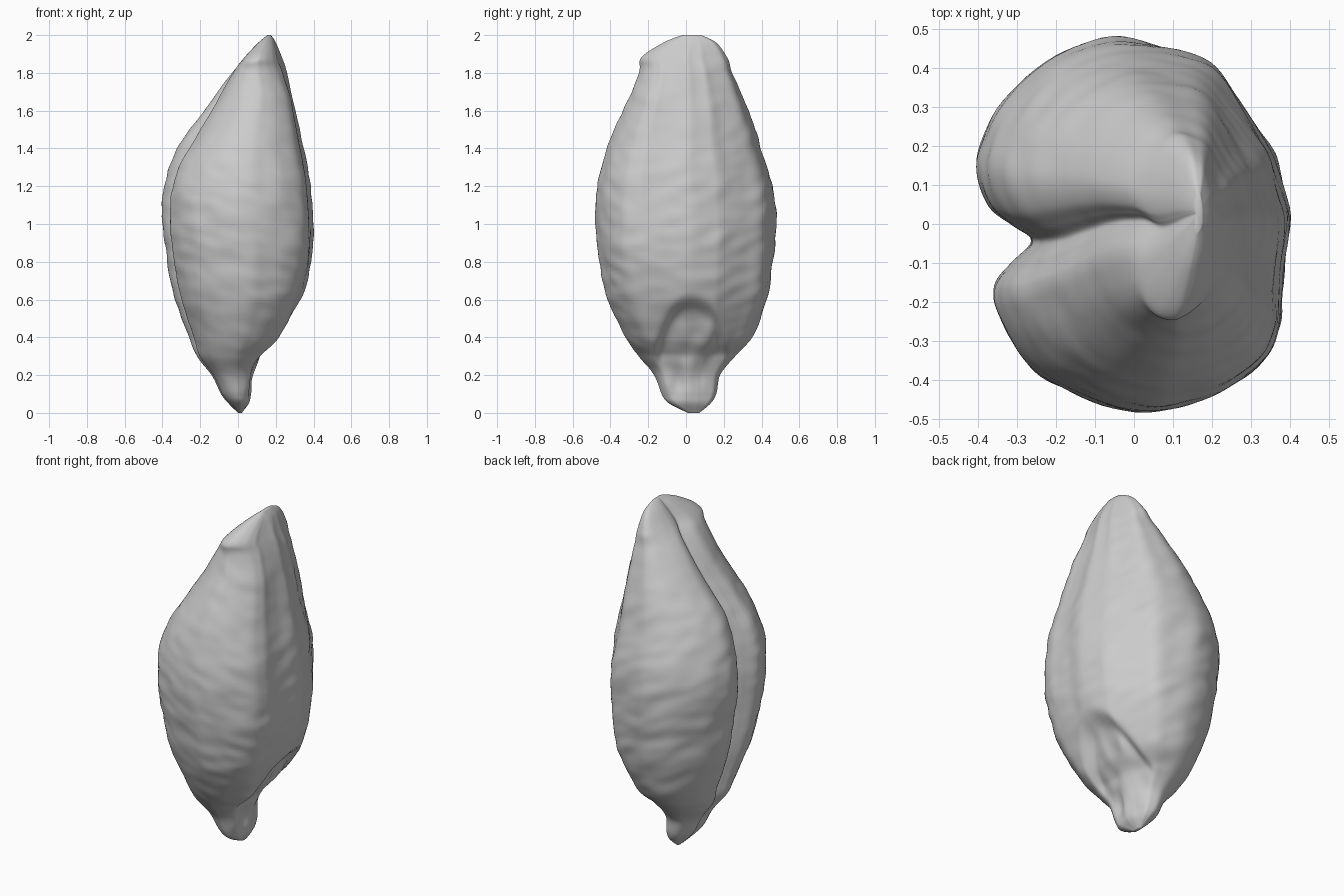
import bpy
import bmesh
from math import exp, hypot
from mathutils import Vector, noise

cube = bpy.data.objects.get("Cube")
if cube:
    bpy.data.objects.remove(cube)

# Cross-section with a crease between two rounded lobes on the -x side
SECTION = [
    (.4, 0), (.375, .14), (.345, .21), (.27, .33), (.2, .42), (.1, .46),
    (-.05, .485), (-.2, .44), (-.33, .32), (-.39, .21), (-.4, .13),
    (-.37, .05), (-.31, 0), (-.26, -.04), (-.31, -.095), (-.35, -.14),
    (-.362, -.18), (-.35, -.23), (-.3, -.32), (-.22, -.4), (-.1, -.46),
    (.05, -.485), (.15, -.465), (.25, -.42), (.345, -.34), (.375, -.25),
    (.39, -.1),
]

# Outline along the height: z, x min, x max, y min, y max
OUTLINE = [
    (0, .0, .02, .01, .07), (.05, -.05, .055, -.09, .13),
    (.1, -.09, .065, -.13, .16), (.2, -.14, .08, -.17, .18),
    (.3, -.22, .14, -.25, .26), (.4, -.26, .23, -.32, .35),
    (.6, -.33, .335, -.41, .43), (.8, -.375, .385, -.46, .46),
    (1, -.4, .395, -.48, .475), (1.2, -.39, .38, -.47, .455),
    (1.4, -.32, .345, -.42, .4), (1.6, -.18, .3, -.33, .33),
    (1.8, -.03, .255, -.25, .25), (1.88, .04, .23, -.24, .22),
    (1.96, .11, .2, -.12, .16), (2, .155, .175, -.02, .08),
]


def spline(points, steps, closed=False):
    """Sample a smooth curve through points of any dimension."""
    n = len(points)
    pick = (lambda i: points[i % n]) if closed else (lambda i: points[min(max(i, 0), n - 1)])
    result = []
    for i in range(n if closed else n - 1):
        for s in range(steps):
            t = s / steps
            result.append([
                b + t * ((c - a) + t * ((2 * a - 5 * b + 4 * c - d)
                                        + t * (3 * b - a - 3 * c + d))) / 2
                for a, b, c, d in zip(pick(i - 1), pick(i), pick(i + 1), pick(i + 2))])
    if not closed:
        result.append(list(points[-1]))
    return result


def bump(value, centre, width):
    return exp(-((value - centre) / width) ** 2)


def ramp(value, start, end):
    t = min(1, max(0, (value - start) / (end - start)))
    return t * t * (3 - 2 * t)


def surface_point(px, py, row):
    """Fit a section point to its height, then add relief."""
    z, x_min, x_max, y_min, y_max = row
    x = x_min + (px + .4) / .8 * (x_max - x_min)
    y = y_min + (py + .485) / .97 * (y_max - y_min)
    fade = min(ramp(z, 0, .2), ramp(z, 2, 1.8))

    if px > 0:
        side = ramp(px, 0, .25) * fade
        # Germ: arched recess with uneven floor, fading out towards the base
        r = hypot((y - .03) / .21, (z - .22) / .42)
        lumps = .02 * noise.noise(Vector((y * 12, z * 7, 3)))
        x += side * (lumps - .045 * ramp(z, .18, .4)) * ramp(r, 1, .75)
        # Long shallow ridges above the germ
        ridges = bump(py, .03, .04) + bump(py, .2, .04) + bump(py, -.25, .04)
        x += side * .006 * ridges * ramp(z, .65, .85)
    else:
        # Front lobe is fuller low down; the crease drifts back near the tip
        inner = ramp(px, 0, -.25) * fade
        x += .03 * inner * bump(z, 1.45, .2) * ramp(py, -.05, -.15)
        y += .03 * inner * ramp(z, 1.4, 1.75) * bump(py, -.04, .2)

    # Tip slants towards its front corner
    x -= .18 * max(0, -y) * ramp(z, 1.65, 1.87)

    # Skin wrinkles
    broad = noise.noise(Vector((x * 5, y * 5, z * 4)))
    fine = noise.noise(Vector((x * 8, y * 8, z * 16 + x * 6)))
    swell = 1 + fade * (.02 * broad + .016 * fine)
    cx, cy = (x_min + x_max) / 2, (y_min + y_max) / 2
    return cx + (x - cx) * swell, cy + (y - cy) * swell, z


# Grain body: skin the sections into one closed surface
bm = bmesh.new()
section = spline(SECTION, 6, closed=True)
rings = [[bm.verts.new(surface_point(px, py, row)) for px, py in section]
         for row in spline(OUTLINE, 10)]
for low, high in zip(rings, rings[1:]):
    for i in range(len(section)):
        j = (i + 1) % len(section)
        bm.faces.new((low[i], low[j], high[j], high[i]))
bm.faces.new(rings[0][::-1])
bm.faces.new(rings[-1])
bmesh.ops.recalc_face_normals(bm, faces=bm.faces)
for face in bm.faces:
    face.smooth = True

mesh = bpy.data.meshes.new("grain_body")
bm.to_mesh(mesh)
bm.free()
grain = bpy.data.objects.new("grain_body", mesh)
bpy.context.collection.objects.link(grain)

# Plain grey skin
skin = bpy.data.materials.new("light_grey")
skin.use_nodes = True
colour = (.6, .6, .6, 1)
skin.diffuse_color = colour
skin.node_tree.nodes["Principled BSDF"].inputs["Base Color"].default_value = colour
mesh.materials.append(skin)
